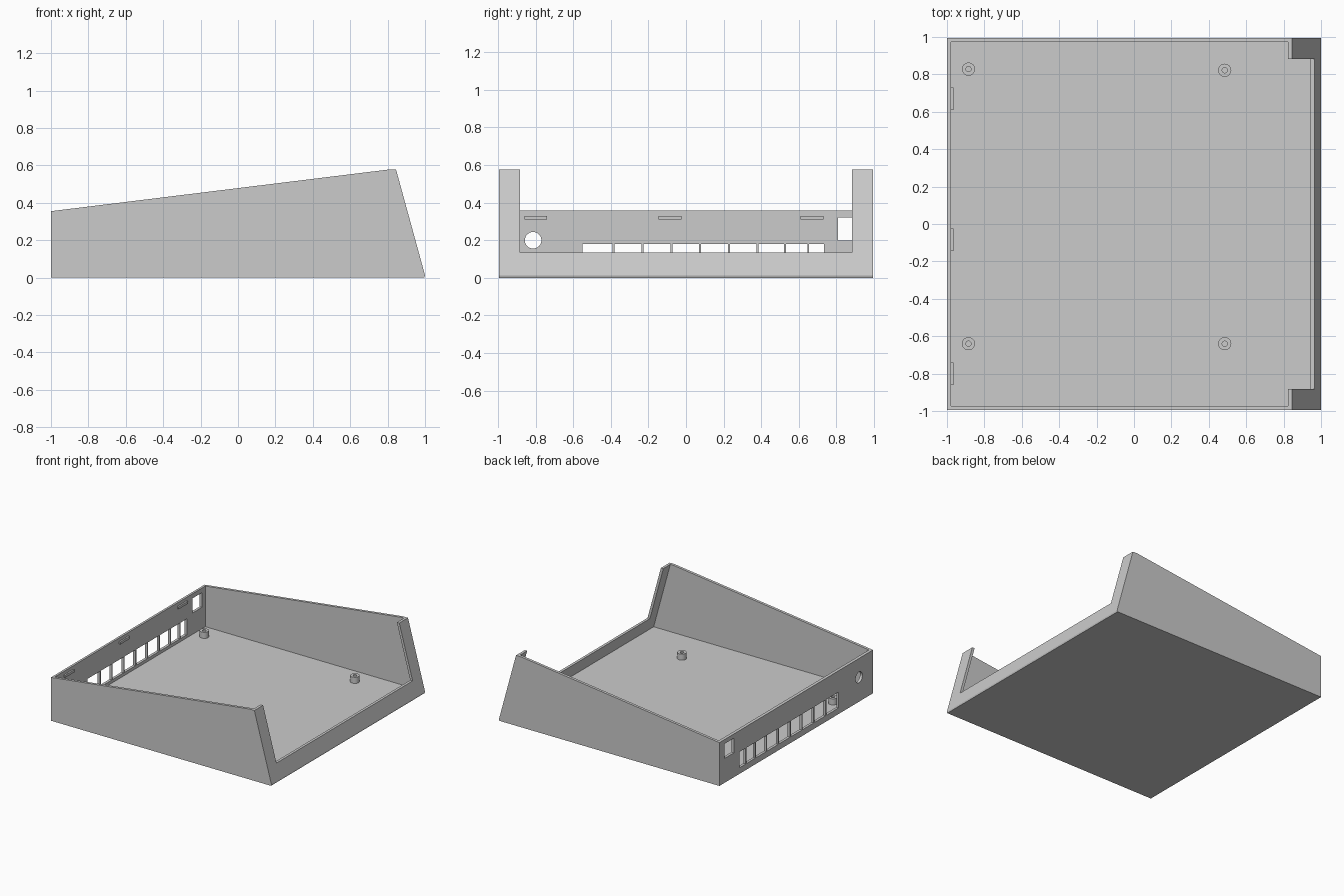
import bpy
import bmesh
from math import pi, cos, sin

default = bpy.data.objects.get("Cube")
if default:
    bpy.data.objects.remove(default, do_unlink=True)

grey = bpy.data.materials.new("light grey plastic")
grey.use_nodes = True
grey.diffuse_color = (0.6, 0.6, 0.6, 1)
grey.node_tree.nodes["Principled BSDF"].inputs["Base Color"].default_value = (0.6, 0.6, 0.6, 1)


def prism(name, outline, offset):
    """Extrude a closed 3D outline along an offset vector."""
    bm = bmesh.new()
    face = bm.faces.new([bm.verts.new(p) for p in outline])
    moved = bmesh.ops.extrude_face_region(bm, geom=[face])["geom"]
    bmesh.ops.translate(bm, vec=offset, verts=[v for v in moved if isinstance(v, bmesh.types.BMVert)])
    bmesh.ops.recalc_face_normals(bm, faces=bm.faces)
    mesh = bpy.data.meshes.new(name)
    bm.to_mesh(mesh)
    bm.free()
    mesh.materials.append(grey)
    obj = bpy.data.objects.new(name, mesh)
    bpy.context.collection.objects.link(obj)
    return obj


def side_prism(name, profile, half_width):
    return prism(name, [(x, -half_width, z) for x, z in profile], (0, 2 * half_width, 0))


def box(name, x0, x1, y0, y1, z0, z1):
    return prism(name, [(x0, y0, z0), (x1, y0, z0), (x1, y1, z0), (x0, y1, z0)], (0, 0, z1 - z0))


def circle(radius, n=32):
    return [(radius * cos(2 * pi * i / n), radius * sin(2 * pi * i / n)) for i in range(n)]


def cut(obj, cutter):
    mod = obj.modifiers.new("cut", "BOOLEAN")
    mod.operation = "DIFFERENCE"
    mod.solver = "EXACT"
    mod.object = cutter
    bpy.context.view_layer.objects.active = obj
    bpy.ops.object.modifier_apply(modifier=mod.name)
    bpy.data.objects.remove(cutter, do_unlink=True)


# Tray: sloping outer shell, hollowed from above
WALL, FLOOR, HALF = 0.022, 0.025, 0.995


def slant(z):
    return 1 - 0.274 * (z - 0.012)


tray = side_prism("tray", [(-1, 0), (0.996, 0), (1, 0.012), (slant(0.577), 0.577),
                           (0.8, 0.577), (-1, 0.355)], HALF)
cut(tray, side_prism("hollow", [(-1 + WALL, FLOOR), (slant(FLOOR) - WALL, FLOOR),
                                (slant(0.8) - WALL, 0.8), (-1 + WALL, 0.8)], HALF - WALL))

# Large opening between the two slanted posts
cut(tray, box("opening", 0.7, 1.1, -0.882, 0.882, 0.135, 0.8))

# Row of port windows with thin dividers
edges = [-0.555, -0.385, -0.231, -0.078, 0.075, 0.229, 0.381, 0.527, 0.65, 0.74]
for a, b in zip(edges, edges[1:]):
    cut(tray, box("port", -1.1, -0.9, a + 0.005, b - 0.005, 0.05, 0.18))

# Switch window and round cable hole
cut(tray, box("switch", -1.1, -0.9, 0.807, 0.93, 0.2, 0.32))
cut(tray, prism("cable", [(-1.1, y - 0.813, z + 0.2) for y, z in circle(0.044)], (0.2, 0, 0)))

# Lid catches on the inside of the port wall
for i, y in enumerate((-0.8, -0.085, 0.67)):
    box(f"lid_catch_{i + 1}", -0.985, -0.965, y - 0.06, y + 0.06, 0.31, 0.33)

# Screw standoffs on the floor
for i, (x, y) in enumerate([(-0.885, 0.828), (0.485, 0.822), (-0.885, -0.64), (0.485, -0.64)]):
    post = prism(f"standoff_{i + 1}", [(x + a, y + b, FLOOR - 0.01) for a, b in circle(0.035)], (0, 0, 0.06))
    cut(post, prism("screw", [(x + a, y + b, FLOOR + 0.005) for a, b in circle(0.014)], (0, 0, 0.1)))
    bpy.ops.object.select_all(action="DESELECT")
    post.select_set(True)
    bpy.context.view_layer.objects.active = post
    bpy.ops.object.shade_smooth_by_angle()
